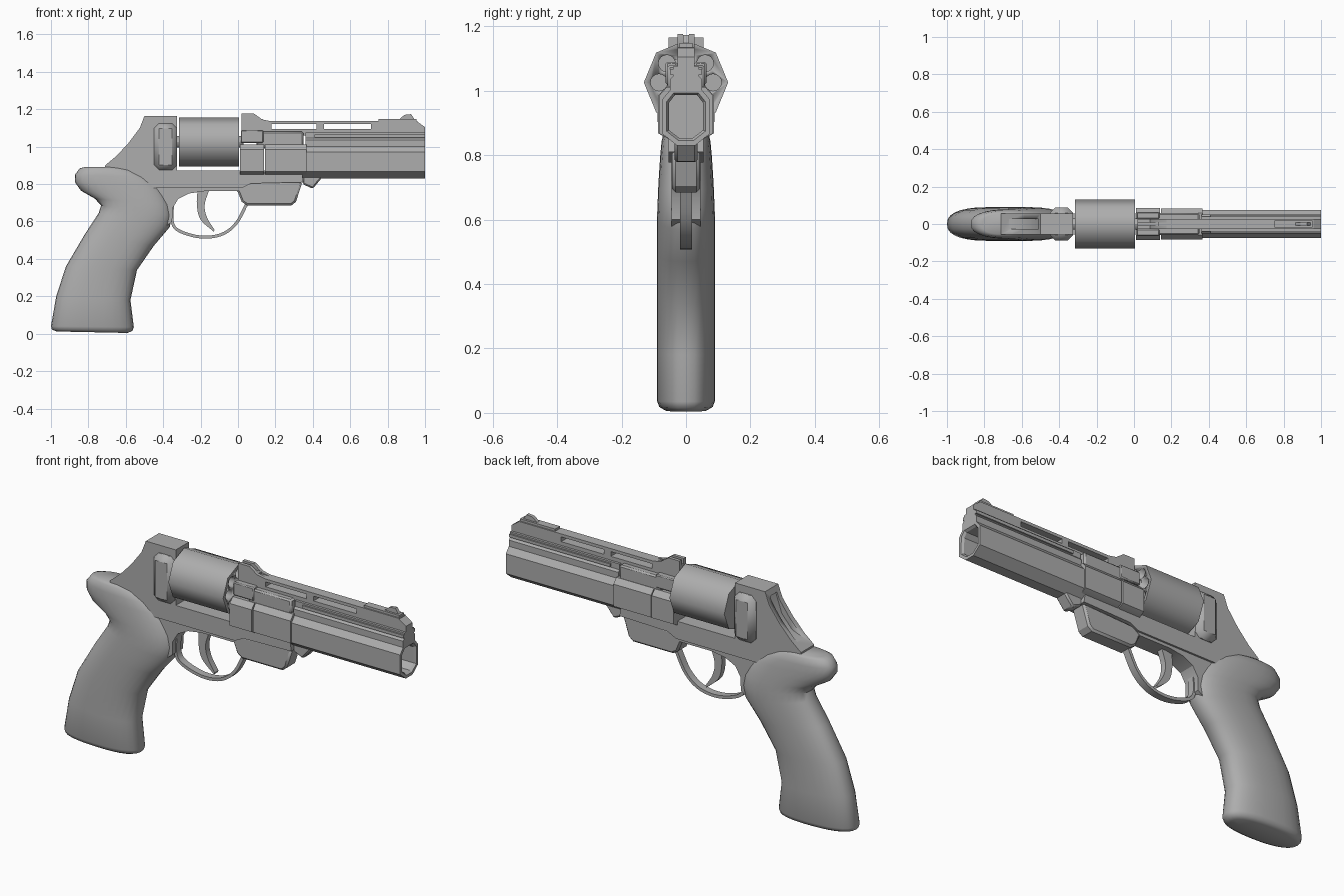
import bpy, bmesh, math
from mathutils import Vector

if "Cube" in bpy.data.objects:
    bpy.data.objects.remove(bpy.data.objects["Cube"])

steel = bpy.data.materials.new("grey")
steel.diffuse_color = (0.42, 0.42, 0.42, 1)
steel.use_nodes = True
steel.node_tree.nodes["Principled BSDF"].inputs["Base Color"].default_value = steel.diffuse_color


def finish(name, bm, angle=30, bevel=0):
    bmesh.ops.recalc_face_normals(bm, faces=bm.faces)
    me = bpy.data.meshes.new(name)
    bm.to_mesh(me)
    bm.free()
    me.materials.append(steel)
    me.shade_smooth()
    me.set_sharp_from_angle(angle=math.radians(angle))
    ob = bpy.data.objects.new(name, me)
    bpy.context.collection.objects.link(ob)
    if bevel:
        m = ob.modifiers.new("bevel", 'BEVEL')
        m.width, m.segments, m.limit_method = bevel, 1, 'ANGLE'
        m.angle_limit = math.radians(40)
    return ob


def prism(bm, pts, offset):
    """Extrude a closed polygon along offset; returns the far face."""
    a = [bm.verts.new(p) for p in pts]
    b = [bm.verts.new(Vector(p) + Vector(offset)) for p in pts]
    bm.faces.new(a)
    far = bm.faces.new(b)
    for i in range(len(a)):
        j = (i + 1) % len(a)
        bm.faces.new((a[i], a[j], b[j], b[i]))
    return far


def plate(name, pts, hw, bevel=0, y=0, angle=30):
    """Side profile (x, z) extruded to half width hw."""
    bm = bmesh.new()
    prism(bm, [(x, y - hw, z) for x, z in pts], (0, 2 * hw, 0))
    return finish(name, bm, angle, bevel)


def box(name, x0, x1, z0, z1, hw, bevel=0, y=0):
    return plate(name, [(x0, z0), (x1, z0), (x1, z1), (x0, z1)], hw, bevel, y)


def bar(name, half, x0, x1, bore=0):
    """Mirrored cross-section (y, z) run along x, with an optional bore."""
    sec = half + [(-y, z) for y, z in reversed(half)]
    bm = bmesh.new()
    far = prism(bm, [(x0, y, z) for y, z in sec], (x1 - x0, 0, 0))
    if bore:
        bmesh.ops.recalc_face_normals(bm, faces=bm.faces)
        bmesh.ops.inset_region(bm, faces=[far], thickness=0.016)
        bmesh.ops.inset_region(bm, faces=[far], thickness=0.008, depth=-0.012)
        ext = bmesh.ops.extrude_discrete_faces(bm, faces=[far])
        bmesh.ops.translate(bm, verts=ext["faces"][0].verts, vec=(-bore, 0, 0))
    return finish(name, bm)


def cut(ob, cutter):
    m = ob.modifiers.new("cut", 'BOOLEAN')
    m.operation, m.object, m.solver = 'DIFFERENCE', cutter, 'EXACT'
    cutter.hide_render = True
    cutter.hide_viewport = True


def smooth_path(pts, n=5):
    """Catmull-Rom points through a short list."""
    p = [Vector(q) for q in pts]
    p = [2 * p[0] - p[1]] + p + [2 * p[-1] - p[-2]]
    out = []
    for a, b, c, d in zip(p, p[1:], p[2:], p[3:]):
        for i in range(n):
            t = i / n
            out.append(0.5 * (2 * b + (c - a) * t + (2 * a - 5 * b + 4 * c - d) * t * t
                              + (3 * b - a - 3 * c + d) * t ** 3))
    return out + [p[-2]]


# Grip: rounded sections between back and front edge points
rows = [(-.97, .012, -.59, .004, .065), (-.995, .022, -.565, .015, .083),
        (-1.0, .04, -.557, .035, .09), (-.972, .2, -.575, .18, .09),
        (-.92, .36, -.54, .34, .09), (-.82, .53, -.45, .47, .09),
        (-.745, .645, -.365, .57, .09), (-.732, .685, -.352, .63, .088),
        (-.765, .722, -.362, .69, .086), (-.84, .765, -.39, .745, .083),
        (-.872, .81, -.42, .79, .08), (-.872, .85, -.47, .835, .076),
        (-.845, .885, -.54, .872, .068), (-.81, .892, -.6, .89, .055)]
bm = bmesh.new()
rings, N = [], 28
for bx, bz, fx, fz, hw in rows:
    mid, half = Vector((bx + fx, 0, bz + fz)) / 2, Vector((fx - bx, 0, fz - bz)) / 2
    ring = []
    for i in range(N):
        a = 2 * math.pi * i / N
        c, s = math.cos(a), math.sin(a)
        u = math.copysign(abs(c) ** .85, c)
        v = math.copysign(abs(s) ** .8, s)
        ring.append(bm.verts.new(mid + half * u + Vector((0, hw * v, 0))))
    rings.append(ring)
for r, q in zip(rings, rings[1:]):
    for i in range(N):
        j = (i + 1) % N
        bm.faces.new((r[i], r[j], q[j], q[i]))
bm.faces.new(rings[0])
bm.faces.new(rings[-1])
finish("grip", bm, 50)

# Frame with hammer groove in the sloped back
frame = plate("frame", [(-.71, .84), (-.71, .9), (-.65, .95), (-.585, 1.02), (-.525, 1.1),
                        (-.5, 1.165), (-.325, 1.165), (-.325, .872), (.34, .872), (.35, .81),
                        (.07, .803), (.02, .778), (-.45, .778)], .055)
cut(frame, plate("hammer_groove", [(-.68, .93), (-.6, .96), (-.54, 1.03), (-.505, 1.13),
                                   (-.6, 1.2), (-.8, 1.0)], .028))
plate("trigger_housing", [(-.55, .79), (-.48, .66), (-.39, .57), (-.352, .6), (-.35, .67),
                          (-.32, .72), (-.26, .75), (-.18, .762), (0, .762), (.04, .79)], .045)
plate("lower_lug", [(-.03, .8), (0, .755), (.02, .705), (.05, .685), (.285, .685),
                    (.31, .705), (.345, .815)], .043, .01)

# Recoil shield: chamfered blocks either side of the frame
box("recoil_shield", -.45, -.325, .875, 1.125, .088, .028)

# Eight-sided cylinder with chambers
CZ = 1.026


def circle(x, cy, cz, r, n):
    return [(x, cy + r * math.cos(2 * math.pi * i / n), cz + r * math.sin(2 * math.pi * i / n))
            for i in range(n)]


bm = bmesh.new()
prism(bm, circle(-.315, 0, CZ, .131, 8), (.32, 0, 0))
drum = finish("cylinder", bm, 50)
bm = bmesh.new()
for k in range(8):
    a = k * math.pi / 4
    prism(bm, circle(-.1, .084 * math.cos(a), CZ + .084 * math.sin(a), .026, 16), (.2, 0, 0))
cut(drum, finish("chamber_cutter", bm))
bm = bmesh.new()
prism(bm, circle(-.33, 0, CZ, .03, 12), (.36, 0, 0))
finish("cylinder_axle", bm)

# Barrel, shroud and upper body
barrel = [(.028, .83), (.075, .868), (.075, .972), (.045, 1.008)]
bar("barrel", barrel, .34, 1.0, .3)
shroud = [(.03, .838), (.084, .868), (.084, .985), (.06, 1.012)]
bar("shroud_front", shroud, .145, .365)
bar("shroud_rear", [(y * 1.03, z) for y, z in shroud], .012, .14)
bar("upper_body", [(.05, .995), (.05, 1.035), (.04, 1.045), (.04, 1.075)], .36, 1.0)
for s in (-1, 1):
    box("side_rail", .41, 1.0, 1.05, 1.066, .006, 0, s * .043)
    box("latch_block", .015, .135, 1.02, 1.09, .018, .005, s * .045)
box("rear_body", .1, .35, .99, 1.08, .058, .008)

# Ventilated rib
box("rib_base", .02, 1.0, 1.06, 1.095, .027)
box("rib_top", .02, .96, 1.12, 1.136, .027)
for x0, x1 in ((.02, .18), (.42, .46), (.71, .96)):
    box("rib_post", x0, x1, 1.09, 1.125, .027)
plate("rib_nose", [(.955, 1.09), (1.0, 1.09), (1.0, 1.105), (.955, 1.136)], .027)

# Sights
for s in (-1, 1):
    plate("rear_sight", [(.02, 1.12), (.18, 1.12), (.18, 1.135), (.13, 1.145), (.085, 1.177),
                         (.02, 1.177)], .009, 0, s * .018)
box("rear_sight_floor", .02, .13, 1.13, 1.148, .012)
box("front_sight_base", .75, .955, 1.13, 1.148, .02)
plate("front_sight_blade", [(.86, 1.145), (.89, 1.17), (.925, 1.174), (.945, 1.145),
                            (.97, 1.12), (.86, 1.12)], .009)

# Ejector tip under the barrel
plate("ejector_tip", [(.345, .85), (.345, .8), (.4, .775), (.45, .835), (.45, .85)], .035, .008)

# Trigger guard: a strip swept along a smooth path
path = smooth_path([(-.35, .69), (-.352, .6), (-.315, .55), (-.2, .517), (-.09, .53),
                    (-.01, .59), (.05, .7)])
outer, inner = [], []
for i, p in enumerate(path):
    t = (path[min(i + 1, len(path) - 1)] - path[max(i - 1, 0)]).normalized()
    n = Vector((-t.y, t.x)) * .008
    outer.append(p - n)
    inner.append(p + n)
plate("trigger_guard", [tuple(p) for p in outer + inner[::-1]], .019)

# Trigger
back = smooth_path([(-.215, .78), (-.22, .69), (-.2, .61), (-.13, .545)])
front = smooth_path([(-.125, .555), (-.165, .62), (-.178, .69), (-.15, .78)])
plate("trigger", [tuple(p) for p in back + front], .016)
